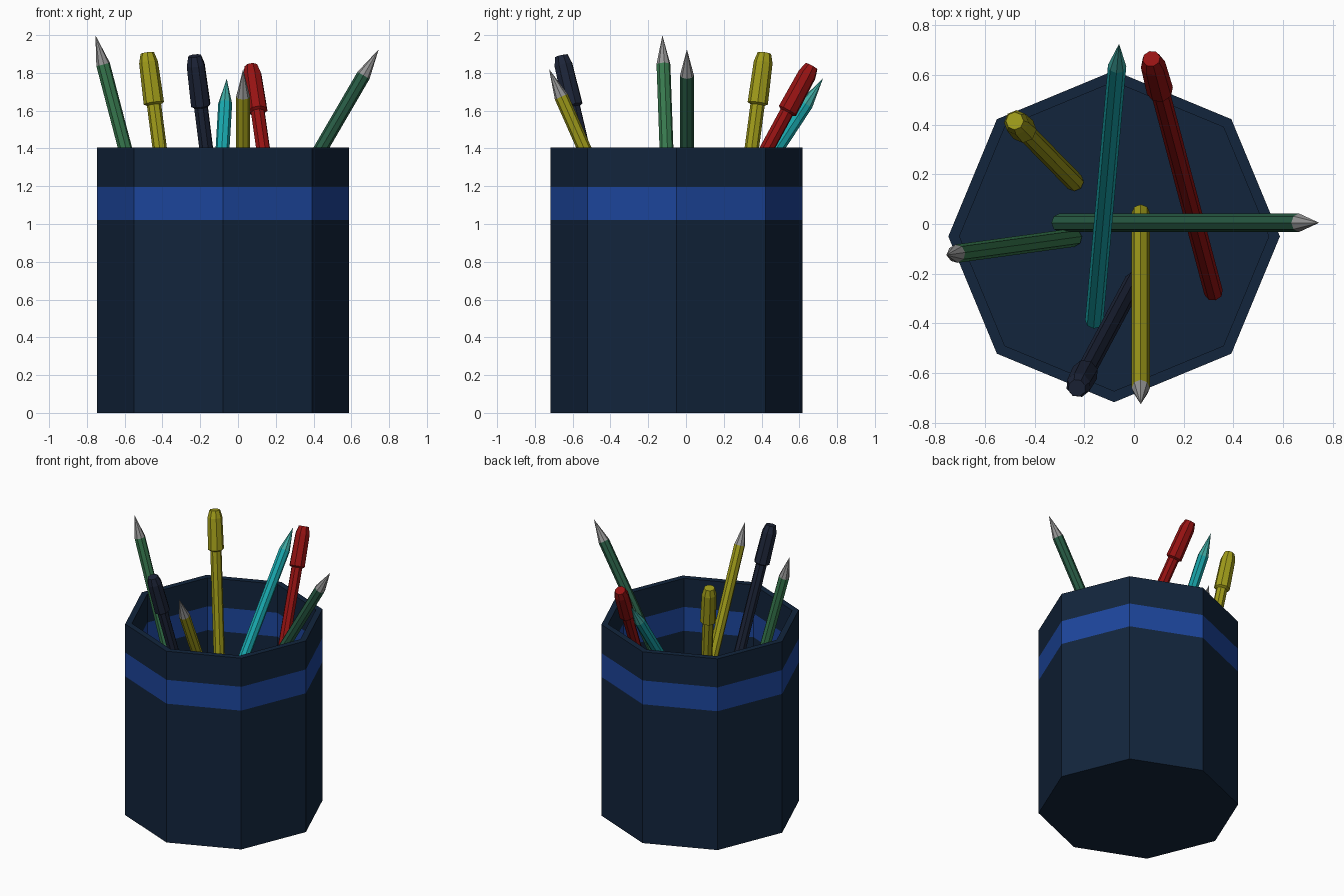
import bpy, bmesh, math
from mathutils import Vector

if "Cube" in bpy.data.objects:
    bpy.data.objects.remove(bpy.data.objects["Cube"])


def material(name, rgb):
    m = bpy.data.materials.new(name)
    m.diffuse_color = (*rgb, 1)
    m.use_nodes = True
    m.node_tree.nodes["Principled BSDF"].inputs["Base Color"].default_value = m.diffuse_color
    return m


navy = material("cup_navy", (0.006, 0.018, 0.045))
blue = material("stripe_blue", (0.012, 0.06, 0.33))
green = material("green", (0.04, 0.2, 0.08))
dark_green = material("dark_green", (0.022, 0.11, 0.06))
teal = material("teal", (0.01, 0.4, 0.43))
teal_tip = material("teal_tip", (0.05, 0.4, 0.36))
yellow = material("yellow", (0.35, 0.33, 0.01))
red = material("red", (0.3, 0.006, 0.006))
ink = material("ink_navy", (0.012, 0.018, 0.04))
lead = material("lead_grey", (0.3, 0.3, 0.3))


def lathe(name, profile, mats, bands=None, sides=8):
    """Flat-faced solid of revolution; bands gives a material index per profile segment."""
    bm = bmesh.new()
    rings = [[bm.verts.new((r * math.cos(math.tau * i / sides),
                            r * math.sin(math.tau * i / sides), z))
              for i in range(sides)] for r, z in profile]
    for k in range(len(rings) - 1):
        a, b = rings[k], rings[k + 1]
        for i in range(sides):
            j = (i + 1) % sides
            f = bm.faces.new((a[i], a[j], b[j], b[i]))
            f.material_index = bands[k] if bands else 0
    bm.faces.new(rings[0][::-1])
    if profile[-1][0] > 0:
        bm.faces.new(rings[-1])
    bmesh.ops.remove_doubles(bm, verts=bm.verts, dist=1e-5)
    bmesh.ops.recalc_face_normals(bm, faces=bm.faces)
    mesh = bpy.data.meshes.new(name)
    bm.to_mesh(mesh)
    bm.free()
    for m in mats:
        mesh.materials.append(m)
    obj = bpy.data.objects.new(name, mesh)
    bpy.context.collection.objects.link(obj)
    return obj


def aim(obj, bottom, direction):
    obj.location = bottom
    obj.rotation_mode = 'QUATERNION'
    obj.rotation_quaternion = direction.to_track_quat('Z', 'Y')


def pencil(name, bottom, tip, body, point):
    d = Vector(tip) - Vector(bottom)
    n = d.length
    obj = lathe(name, [(0.037, 0), (0.037, n - 0.16), (0, n)], [body, point], [0, 1])
    aim(obj, bottom, d)


def pen(name, bottom, top, mat):
    d = Vector(top) - Vector(bottom)
    n = d.length
    obj = lathe(name, [(0.038, 0), (0.038, n - 0.28), (0.054, n - 0.27),
                       (0.05, n - 0.05), (0.036, n)], [mat])
    aim(obj, bottom, d)


# hollow octagonal cup with a flush stripe inside and out
R, r = 0.667, 0.622
cup = lathe("cup", [(R, 0), (R, 1.02), (R, 1.195), (R, 1.405),
                    (r, 1.405), (r, 1.195), (r, 1.02), (r, 0.045)],
            [navy, blue], [0, 1, 0, 0, 0, 1, 0])
cup.location = (-0.08, -0.05, 0)

# sharpened pencils
pencil("green_pencil", (-0.245, -0.055, 0.055), (-0.755, -0.125, 2.0), green, lead)
pencil("dark_green_pencil", (-0.30, 0.005, 0.13), (0.745, 0.005, 1.925), dark_green, lead)
pencil("teal_pencil", (-0.16, -0.39, 0.07), (-0.06, 0.725, 1.77), teal, teal_tip)
pencil("yellow_pencil", (0.027, 0.045, 0.08), (0.027, -0.725, 1.82), yellow, lead)

# capped pens
pen("yellow_pen", (-0.24, 0.17, 0.055), (-0.48, 0.415, 1.905), yellow)
pen("navy_pen", (0.0, -0.23, 0.06), (-0.23, -0.66, 1.89), ink)
pen("red_pen", (0.32, -0.275, 0.1), (0.07, 0.665, 1.835), red)
